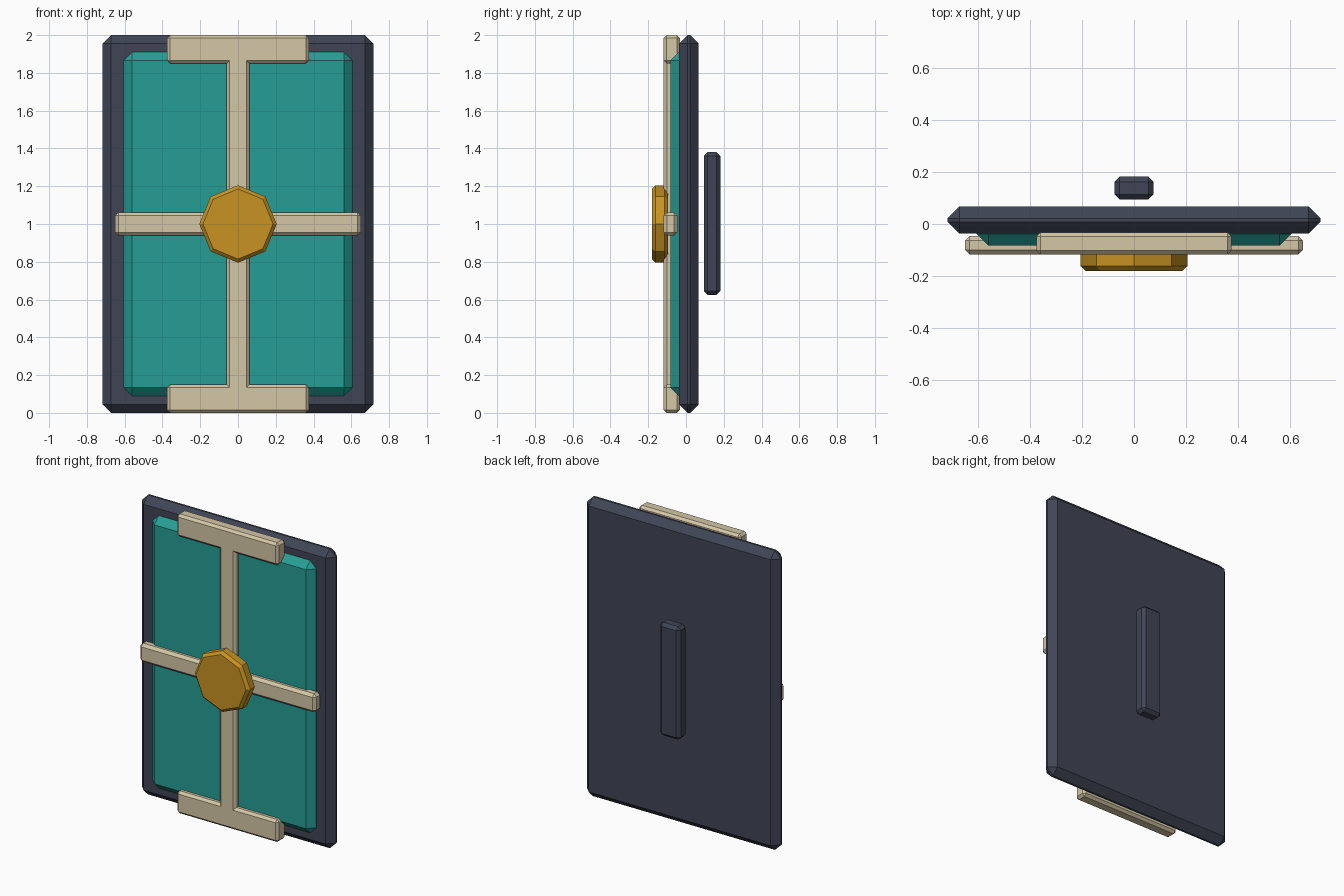
import bpy
import math

cube = bpy.data.objects.get("Cube")
if cube:
    bpy.data.objects.remove(cube, do_unlink=True)


def srgb(r, g, b):
    return tuple((c / 255 / 12.92) if c < 11 else ((c / 255 + 0.055) / 1.055) ** 2.4
                 for c in (r, g, b)) + (1.0,)


def material(name, color):
    mat = bpy.data.materials.new(name)
    mat.use_nodes = True
    mat.diffuse_color = color
    mat.node_tree.nodes["Principled BSDF"].inputs["Base Color"].default_value = color
    return mat


navy = material("dark slate", srgb(64, 69, 85))
teal = material("teal", srgb(38, 158, 150))
bone = material("pale bone", srgb(212, 199, 166))
gold = material("gold", srgb(200, 147, 34))


def finish(obj, name, mat, bevel):
    """Name, colour and chamfer a part."""
    obj.name = name
    obj.data.materials.append(mat)
    mod = obj.modifiers.new("chamfer", 'BEVEL')
    mod.width = bevel
    mod.segments = 1
    mod.limit_method = 'ANGLE'
    mod.angle_limit = math.radians(50)
    return obj


def box(name, mat, x, y, z, bevel):
    """Chamfered box, x is the half width, y and z are ranges."""
    bpy.ops.mesh.primitive_cube_add(size=1, location=(0, sum(y) / 2, sum(z) / 2))
    obj = bpy.context.object
    obj.scale = (2 * x, y[1] - y[0], z[1] - z[0])
    bpy.ops.object.transform_apply(location=False, rotation=False, scale=True)
    return finish(obj, name, mat, bevel)


# Backing slab and raised face panel
box("backing_slab", navy, 0.717, (-0.037, 0.067), (0, 2), 0.045)
box("face_panel", teal, 0.605, (-0.083, 0.01), (0.09, 1.91), 0.045)

# Reinforcing bars and end caps
trim = (-0.118, -0.046)
box("vertical_bar", bone, 0.062, trim, (0.04, 1.96), 0.018)
box("cross_bar", bone, 0.65, trim, (0.938, 1.062), 0.018)
for name, z in (("bottom_cap", (0, 0.15)), ("top_cap", (1.85, 2))):
    box(name, bone, 0.376, (-0.118, -0.032), z, 0.016)

# Octagonal boss in the middle
bpy.ops.mesh.primitive_cylinder_add(vertices=8, radius=0.205, depth=0.085,
                                    location=(0, -0.138, 1),
                                    rotation=(math.pi / 2, 0, 0))
finish(bpy.context.object, "centre_boss", gold, 0.018)

# Grip behind the slab
box("grip", navy, 0.075, (0.094, 0.182), (0.625, 1.38), 0.02)
